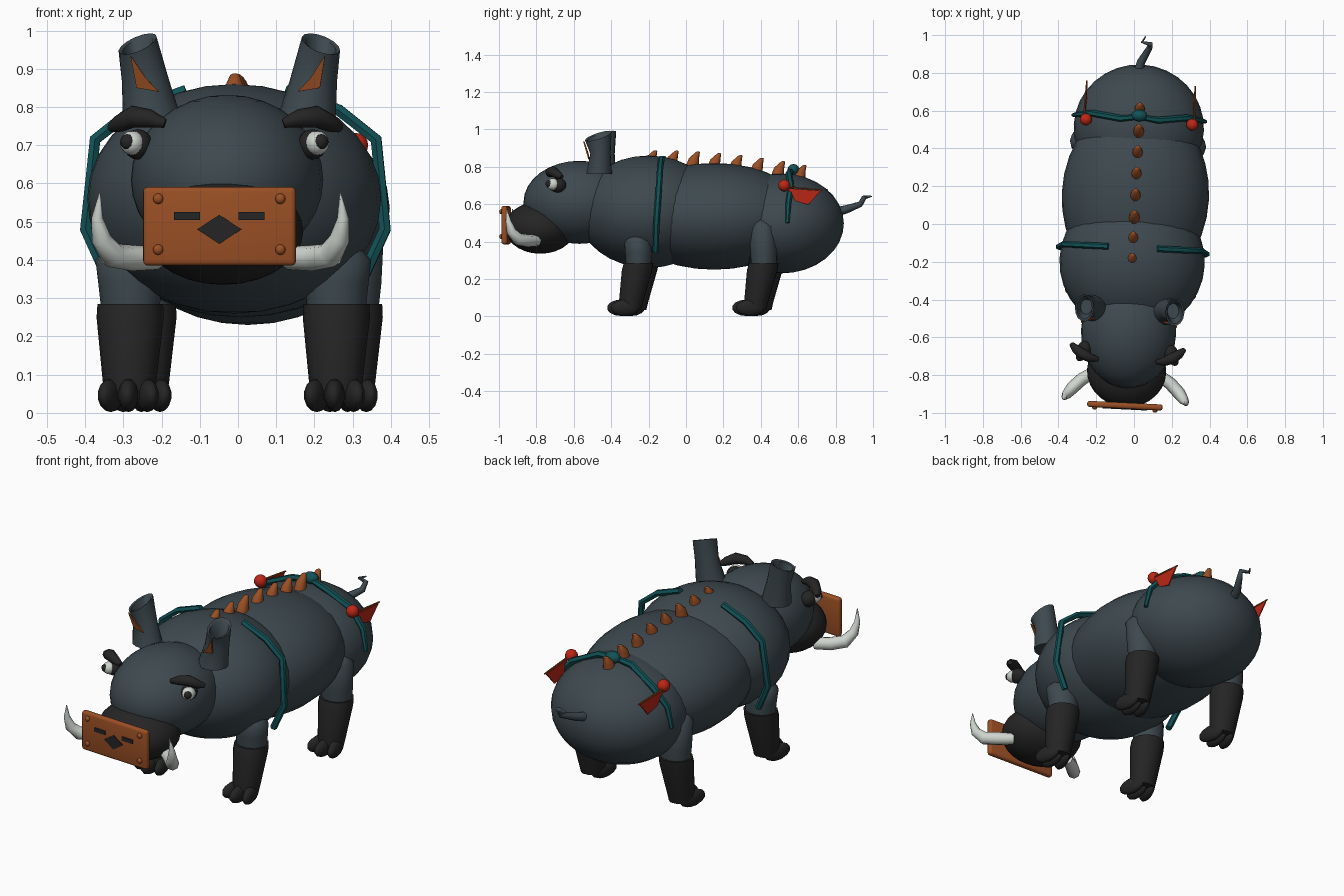
import bpy, bmesh, math
from mathutils import Matrix, Vector

old = bpy.data.objects.get("Cube")
if old:
    bpy.data.objects.remove(old, do_unlink=True)

# The whole animal is turned very slightly about the vertical axis
TURN = Matrix.Rotation(-0.05, 4, 'Z')


def material(name, r, g, b):
    m = bpy.data.materials.new(name)
    m.use_nodes = True
    m.diffuse_color = (r, g, b, 1)
    m.node_tree.nodes["Principled BSDF"].inputs["Base Color"].default_value = (r, g, b, 1)
    return m


SLATE = material("slate hide", 0.047, 0.066, 0.078)
DARK = material("charcoal", 0.018, 0.018, 0.018)
RUST = material("rusty copper", 0.32, 0.078, 0.018)
TEAL = material("teal cloth", 0.006, 0.085, 0.095)
RED = material("red", 0.5, 0.02, 0.008)
IVORY = material("ivory", 0.62, 0.66, 0.62)


def finish(name, mesh, mat, angle=40):
    mesh.transform(TURN)
    mesh.materials.clear()
    mesh.materials.append(mat)
    mesh.shade_smooth()
    mesh.set_sharp_from_angle(angle=math.radians(angle))
    ob = bpy.data.objects.new(name, mesh)
    bpy.context.collection.objects.link(ob)
    return ob


def from_bm(name, bm, mat, angle=40):
    bmesh.ops.recalc_face_normals(bm, faces=bm.faces)
    mesh = bpy.data.meshes.new(name)
    bm.to_mesh(mesh)
    bm.free()
    return finish(name, mesh, mat, angle)


def ball(name, loc, radii, mat, seg=16, turn=0):
    bm = bmesh.new()
    place = Matrix.Translation(loc) @ Matrix.Rotation(turn, 4, 'Z') @ Matrix.Diagonal((*radii, 1))
    bmesh.ops.create_uvsphere(bm, u_segments=seg, v_segments=max(seg // 2, 6), radius=1, matrix=place)
    return from_bm(name, bm, mat, 60)


def loft(name, rings, mat, sides=14):
    """Skin over level rings (x, y, z, rx, ry), optionally tilted along x and y."""
    bm = bmesh.new()
    loops = []
    for x, y, z, rx, ry, *tilt in rings:
        tx, ty = tilt or (0, 0)
        loop = []
        for i in range(sides):
            a = math.tau * i / sides
            dx, dy = rx * math.cos(a), ry * math.sin(a)
            loop.append(bm.verts.new((x + dx, y + dy, z + tx * dx + ty * dy)))
        loops.append(loop)
    for lo, hi in zip(loops, loops[1:]):
        for i in range(sides):
            j = (i + 1) % sides
            bm.faces.new((lo[i], lo[j], hi[j], hi[i]))
    bm.faces.new(loops[0][::-1])
    bm.faces.new(loops[-1])
    return from_bm(name, bm, mat, 50)


def tube(name, points, mat, res=2):
    """Tapered tube through points (x, y, z, radius)."""
    cu = bpy.data.curves.new(name + " path", 'CURVE')
    cu.dimensions = '3D'
    cu.bevel_depth = 1
    cu.bevel_resolution = res
    cu.use_fill_caps = True
    sp = cu.splines.new('POLY')
    sp.points.add(len(points) - 1)
    for p, (x, y, z, r) in zip(sp.points, points):
        p.co = (x, y, z, 1)
        p.radius = r
    ob = bpy.data.objects.new(name + " path", cu)
    bpy.context.collection.objects.link(ob)
    bpy.context.view_layer.update()
    mesh = bpy.data.meshes.new_from_object(ob.evaluated_get(bpy.context.evaluated_depsgraph_get()))
    bpy.data.objects.remove(ob, do_unlink=True)
    mesh.name = name
    return finish(name, mesh, mat, 50)


def plate(name, pts, depth, mat):
    """Flat polygon given a small thickness along a vector."""
    bm = bmesh.new()
    face = bm.faces.new([bm.verts.new(p) for p in pts])
    out = bmesh.ops.extrude_face_region(bm, geom=[face], use_keep_orig=True)
    bmesh.ops.translate(bm, vec=Vector(depth), verts=[v for v in out["geom"] if isinstance(v, bmesh.types.BMVert)])
    return from_bm(name, bm, mat, 20)


# Trunk, head and snout
ball("chest", (0, -0.2, 0.56), (0.385, 0.38, 0.3), SLATE, 32)
ball("belly", (0, 0.15, 0.535), (0.39, 0.5, 0.285), SLATE, 32)
ball("rump", (0, 0.51, 0.497), (0.345, 0.335, 0.267), SLATE, 32)
ball("head", (0, -0.57, 0.61), (0.252, 0.3, 0.222), SLATE, 32)
ball("snout", (0, -0.78, 0.475), (0.21, 0.19, 0.14), DARK, 28)

# Nose plate with rounded edges, nostrils and centre diamond
bm = bmesh.new()
bmesh.ops.create_cube(bm, size=1, matrix=Matrix.Translation((0, -0.963, 0.488)) @ Matrix.Diagonal((0.4, 0.032, 0.206, 1)))
bmesh.ops.bevel(bm, geom=bm.edges[:], offset=0.013, segments=3, profile=0.5, affect='EDGES')
from_bm("nose_plate", bm, RUST)
FRONT = -0.979
plate("nose_diamond", [(0.058, FRONT, 0.48), (0, FRONT, 0.518), (-0.058, FRONT, 0.48), (0, FRONT, 0.442)],
      (0, -0.004, 0), DARK)
for s in (-1, 1):
    side = "left" if s > 0 else "right"
    plate(side + "_nostril", [(s * x, FRONT, z) for x, z in ((0.05, 0.504), (0.118, 0.504), (0.118, 0.526), (0.05, 0.526))],
          (0, -0.004, 0), DARK)
    for level, z in (("lower", 0.427), ("upper", 0.56)):
        ball(f"{side}_{level}_rivet", (s * 0.16, -0.98, z), (0.014, 0.012, 0.014), RUST, 10)

# Spine spikes, leaning back
for i in range(8):
    y = -0.195 + i * 0.114
    top = 0.888 - 0.0016 * i * i
    loft(f"spine_spike_{i + 1}", [(0, y, top - 0.08, 0.03, 0.036), (0, y + 0.01, top - 0.035, 0.025, 0.028),
                                  (0, y + 0.03, top - 0.004, 0.012, 0.012), (0, y + 0.032, top, 0.005, 0.005)], RUST, 10)

# Tail with a small hook
tube("tail", [(-0.02, 0.79, 0.555, 0.026), (-0.005, 0.86, 0.573, 0.022), (0.035, 0.935, 0.6, 0.016),
              (0.04, 0.955, 0.635, 0.013), (-0.005, 0.965, 0.638, 0.009), (0.012, 0.995, 0.642, 0.003)], SLATE)

# Rump knot
ball("strap_knot", (0, 0.575, 0.785), (0.042, 0.032, 0.03), TEAL, 12)

for s in (-1, 1):
    side = "left" if s > 0 else "right"

    def mirrored(pts):
        return [(s * p[0], *p[1:]) for p in pts]

    # Ear: flared cup with a sloping mouth and a copper inner patch
    loft(side + "_ear", [(s * 0.2, -0.455, 0.76, 0.078, 0.07), (s * 0.22, -0.447, 0.87, 0.062, 0.055),
                         (s * 0.24, -0.457, 0.965, 0.05, 0.072, -0.35 * s, 0.3),
                         (s * 0.24, -0.457, 0.96, 0.04, 0.06, -0.35 * s, 0.3),
                         (s * 0.23, -0.45, 0.89, 0.03, 0.04)], SLATE)
    plate(side + "_ear_patch", mirrored([(0.255, -0.53, 0.935), (0.24, -0.506, 0.85), (0.182, -0.506, 0.84),
                                         (0.215, -0.512, 0.875)]), (0, -0.008, 0), RUST)

    # Eye and heavy brow
    ball(side + "_eye_socket", (s * 0.228, -0.675, 0.702), (0.038, 0.045, 0.04), DARK)
    ball(side + "_eye", (s * 0.242, -0.7, 0.706), (0.032, 0.036, 0.032), IVORY)
    ball(side + "_pupil", (s * 0.252, -0.719, 0.709), (0.021, 0.021, 0.021), DARK, 12)
    tube(side + "_brow", mirrored([(0.155, -0.725, 0.757, 0.012), (0.195, -0.72, 0.77, 0.024),
                                   (0.24, -0.7, 0.775, 0.029), (0.275, -0.675, 0.758, 0.024),
                                   (0.3, -0.65, 0.745, 0.012)]), DARK)

    # Tusk
    tube(side + "_tusk", mirrored([(0.17, -0.79, 0.405, 0.03), (0.235, -0.835, 0.405, 0.034), (0.285, -0.885, 0.413, 0.034),
                                   (0.312, -0.92, 0.455, 0.026), (0.322, -0.935, 0.51, 0.015),
                                   (0.315, -0.945, 0.575, 0.002)]), IVORY)

    # Legs, each with three toes
    for place, y, shoulder in (("front", -0.24, 0.4), ("hind", 0.43, 0.48)):
        name = f"{place}_{side}"
        x = s * 0.27
        loft(name + "_upper_leg", [(x, y, 0.25, 0.074, 0.066), (x, y, 0.34, 0.084, 0.073),
                                   (x + s * 0.005, y - 0.005, shoulder, 0.086, 0.072),
                                   (x - s * 0.015, y - 0.01, shoulder + 0.04, 0.07, 0.05)], SLATE)
        loft(name + "_lower_leg", [(x, y - 0.045, 0.035, 0.062, 0.06), (x, y - 0.04, 0.08, 0.07, 0.066),
                                   (x, y - 0.008, 0.25, 0.088, 0.083), (x, y, 0.285, 0.086, 0.08)], DARK)
        for n, dx, dy in (("inner", -0.048, 0), ("middle", 0, -0.022), ("outer", 0.048, 0)):
            ball(f"{name}_{n}_toe", (x + s * dx, y - 0.07 + dy, 0.046), (0.027, 0.078, 0.044), DARK, 14, turn=s * dx * 5)

    # Chest strap
    tube(side + "_chest_strap", mirrored([(0.13, -0.125, 0.843, 0.017), (0.27, -0.125, 0.792, 0.017),
                                          (0.368, -0.125, 0.715, 0.017), (0.392, -0.14, 0.48, 0.017),
                                          (0.33, -0.145, 0.345, 0.017)]), TEAL, 1)

    # Rump strap with a hanging end
    tube(side + "_rump_strap", mirrored([(0.02, 0.565, 0.778, 0.014), (0.1, 0.555, 0.765, 0.018), (0.25, 0.575, 0.692, 0.018),
                                         (0.325, 0.565, 0.61, 0.015), (0.349, 0.56, 0.5, 0.011)]), TEAL, 1)

    # Red bead and pennant with a copper rod
    ball(side + "_bead", (s * 0.282, 0.54, 0.7), (0.032, 0.032, 0.032), RED)
    plate(side + "_pennant", mirrored([(0.291, 0.56, 0.685), (0.284, 0.6, 0.618), (0.282, 0.67, 0.597),
                                       (0.284, 0.735, 0.672)]), (s * 0.006, 0, 0), RED)
    tube(side + "_pennant_rod", mirrored([(0.294, 0.54, 0.695, 0.005), (0.287, 0.745, 0.676, 0.004)]), RUST, 1)
